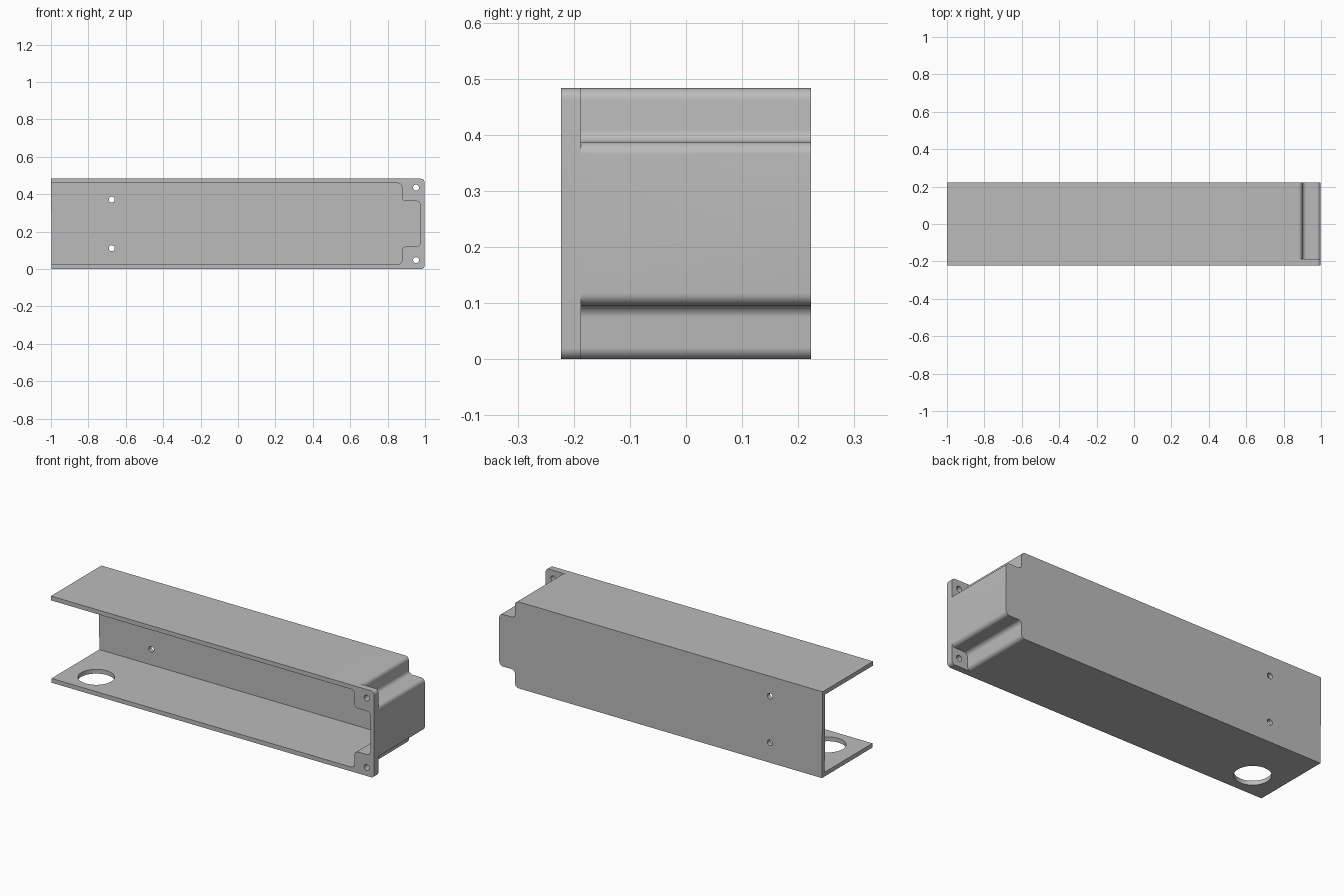
import bpy, bmesh, math
from mathutils import Vector, Matrix

if "Cube" in bpy.data.objects:
    bpy.data.objects.remove(bpy.data.objects["Cube"])

HEIGHT, FRONT, BACK, RIGHT = 0.483, -0.223, 0.223, 0.998
WALL, FLANGE = 0.024, 0.036

grey = bpy.data.materials.new("plain_grey")
grey.use_nodes = True
grey.diffuse_color = (0.5, 0.5, 0.5, 1)
grey.node_tree.nodes["Principled BSDF"].inputs["Base Color"].default_value = grey.diffuse_color


def rounded(corners):
    """Outline in x, z with each square corner rounded by its radius."""
    out = []
    pts = [Vector((x, z)) for x, z, r in corners]
    for i, (x, z, r) in enumerate(corners):
        p = pts[i]
        if not r:
            out.append(p)
            continue
        d1 = (pts[i - 1] - p).normalized()
        d2 = (pts[(i + 1) % len(pts)] - p).normalized()
        c = p + (d1 + d2) * r
        for k in range(9):
            a = k / 8 * math.pi / 2
            out.append(c - (d2 * math.cos(a) + d1 * math.sin(a)) * r)
    return out


def finish(name, bm):
    bmesh.ops.recalc_face_normals(bm, faces=bm.faces)
    mesh = bpy.data.meshes.new(name)
    bm.to_mesh(mesh)
    bm.free()
    mesh.materials.append(grey)
    ob = bpy.data.objects.new(name, mesh)
    bpy.context.collection.objects.link(ob)
    return ob


def prism(name, corners, y0, y1):
    bm = bmesh.new()
    face = bm.faces.new([bm.verts.new((p.x, y0, p.y)) for p in rounded(corners)])
    ext = bmesh.ops.extrude_face_region(bm, geom=[face], use_keep_orig=True)["geom"]
    verts = [g for g in ext if isinstance(g, bmesh.types.BMVert)]
    bmesh.ops.translate(bm, vec=(0, y1 - y0, 0), verts=verts)
    return finish(name, bm)


def drill(name, centre, radius, depth, upright=False):
    bm = bmesh.new()
    turn = Matrix() if upright else Matrix.Rotation(math.pi / 2, 4, 'X')
    bmesh.ops.create_cone(bm, cap_ends=True, segments=40, radius1=radius, radius2=radius,
                          depth=depth, matrix=Matrix.Translation(centre) @ turn)
    return finish(name, bm)


def combine(target, tool, operation):
    tool.hide_render = True
    mod = target.modifiers.new(tool.name, 'BOOLEAN')
    mod.operation, mod.solver, mod.object = operation, 'EXACT', tool
    bpy.context.view_layer.objects.active = target
    bpy.ops.object.modifier_apply(modifier=mod.name)
    bpy.data.objects.remove(tool)


def stepped(left_low, left_high, inset):
    """Channel outline whose right end is notched at both corners."""
    lo, hi = inset, HEIGHT - inset
    step, ledge, end = 0.9 - inset, 0.096 + inset, RIGHT - inset
    r = 0.022
    return [(left_low, lo, 0), (step, lo, r), (step, ledge, r), (end, ledge, r),
            (end, HEIGHT - ledge, r), (step, HEIGHT - ledge, r), (step, hi, r),
            (left_high, hi, 0)]


# Channel body with a notched closed end
housing = prism("channel_housing", stepped(-0.996, -1.0, 0), FRONT, BACK)

# Mounting flange at the closed end
flange = prism("end_flange", [(0.8, 0, 0), (RIGHT, 0, 0.02), (RIGHT, HEIGHT, 0.02),
                              (0.8, HEIGHT, 0)], FRONT, FRONT + FLANGE)
combine(housing, flange, 'UNION')

# Hollow, open at the front and the left end
combine(housing, prism("cavity", stepped(-1.2, -1.2, WALL), -0.4, BACK - WALL), 'DIFFERENCE')

# Screw holes in the flange and the back wall, and the cable hole in the floor
for side in (-1, 1):
    mid = HEIGHT / 2
    combine(housing, drill("flange_hole", (0.952, FRONT, mid + side * 0.194), 0.016, 0.2), 'DIFFERENCE')
    combine(housing, drill("back_hole", (-0.675, BACK, mid + side * 0.13), 0.016, 0.2), 'DIFFERENCE')
combine(housing, drill("cable_hole", (-0.82, -0.08, 0), 0.093, 0.2, True), 'DIFFERENCE')

bpy.ops.object.select_all(action='DESELECT')
housing.select_set(True)
bpy.context.view_layer.objects.active = housing
bpy.ops.object.shade_smooth_by_angle(angle=math.radians(30))
